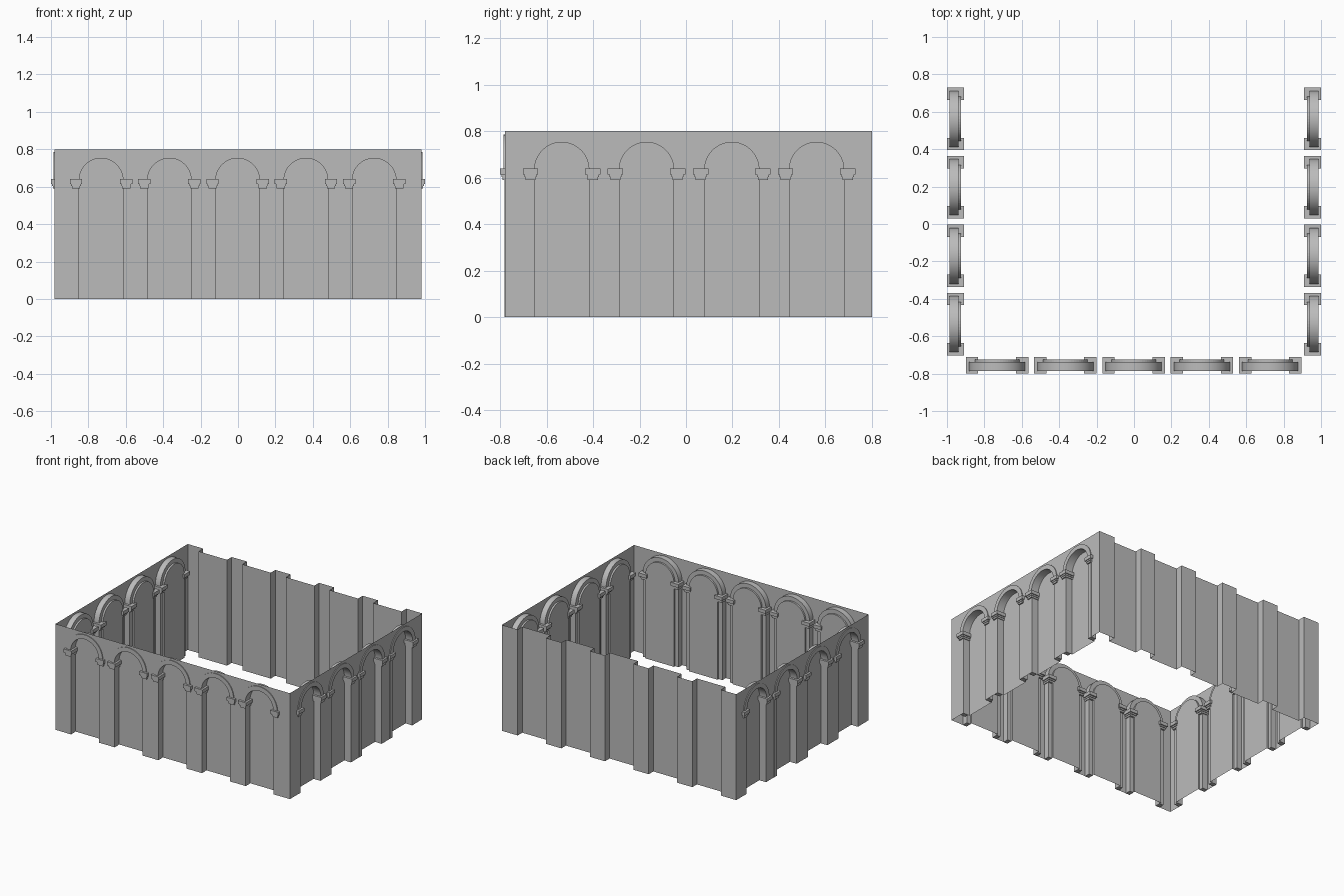
import bpy, bmesh
from math import sin, cos, pi
from mathutils import Vector

cube = bpy.data.objects.get("Cube")
if cube:
    bpy.data.objects.remove(cube)

HEIGHT, SPRING = 0.8, 0.635       # wall top, arch springing line
R_IN, R_OUT = 0.117, 0.15         # arch ring radii
RECESS, RING_DEPTH = 0.055, 0.042
SEGMENTS = 24

stone = bpy.data.materials.new("grey_stone")
stone.use_nodes = True
stone.diffuse_color = (0.5, 0.5, 0.5, 1)
stone.node_tree.nodes["Principled BSDF"].inputs["Base Color"].default_value = (0.5, 0.5, 0.5, 1)

# Each wall maps (along, inward depth, height) to the model, and has an inward direction
FRONT_X = [-0.732, -0.367, -0.002, 0.363, 0.728]
SIDE_Y = [-0.535, -0.17, 0.197, 0.562]
WALLS = {
    "front": (lambda u, w, z: (u, -0.78 + w, z), Vector((0, 1, 0)), FRONT_X, -0.98, 0.98, True),
    "back": (lambda u, w, z: (u, 0.8 - w, z), Vector((0, -1, 0)), FRONT_X, -0.98, 0.98, False),
    "left": (lambda u, w, z: (0.98 - w, u, z), Vector((-1, 0, 0)), SIDE_Y, -0.78, 0.8, True),
    "right": (lambda u, w, z: (w - 0.98, u, z), Vector((1, 0, 0)), SIDE_Y, -0.78, 0.8, True),
}


def finish(bm, name, smooth=False):
    mesh = bpy.data.meshes.new(name)
    bm.to_mesh(mesh)
    bm.free()
    obj = bpy.data.objects.new(name, mesh)
    bpy.context.collection.objects.link(obj)
    mesh.materials.append(stone)
    if smooth:
        bpy.ops.object.select_all(action='DESELECT')
        obj.select_set(True)
        bpy.context.view_layer.objects.active = obj
        bpy.ops.object.shade_smooth_by_angle(angle=pi / 6)


def face(bm, place, points):
    return bm.faces.new([bm.verts.new(place(*p)) for p in points])


def arc(c, r):
    return [(c - r * cos(pi * i / SEGMENTS), SPRING + r * sin(pi * i / SEGMENTS))
            for i in range(SEGMENTS + 1)]


def box(bm, place, u, w, z):
    """Box between pairs of limits along, inward and upward."""
    corners = [[bm.verts.new(place(a, b, c)) for a, b in
                ((u[0], w[0]), (u[1], w[0]), (u[1], w[1]), (u[0], w[1]))] for c in z]
    bm.faces.new(corners[0])
    bm.faces.new(corners[1])
    for i in range(4):
        j = (i + 1) % 4
        bm.faces.new((corners[0][i], corners[0][j], corners[1][j], corners[1][i]))


def build_wall(name, place, inward, centres, start, end, arched):
    """Thin sheet folded into one recessed panel per bay."""
    bm = bmesh.new()
    middles = [(a + b) / 2 for a, b in zip(centres, centres[1:])]
    limits = [start] + middles + [end]
    for c, u0, u1 in zip(centres, limits, limits[1:]):
        r = R_IN + 0.002
        if arched:
            top = arc(c, r)
            half = SEGMENTS // 2
            outline = [(c - r, 0)] + top + [(c + r, 0)]
            for edge, part in ((u0, outline[:half + 2]), (u1, outline[half + 1:][::-1])):
                ring = [(edge, 0)] + part + [(c, HEIGHT), (edge, HEIGHT)]
                face(bm, place, [(u, 0, z) for u, z in ring])
            reveals = list(zip(outline, outline[1:]))
        else:
            outline = [(c - r, 0), (c - r, HEIGHT), (c + r, HEIGHT), (c + r, 0)]
            for a, b in ((u0, c - r), (c + r, u1)):
                face(bm, place, [(a, 0, 0), (b, 0, 0), (b, 0, HEIGHT), (a, 0, HEIGHT)])
            reveals = [outline[:2], outline[2:]]
        face(bm, place, [(u, RECESS, z) for u, z in outline])
        for (a, za), (b, zb) in reveals:
            face(bm, place, [(a, 0, za), (b, 0, zb), (b, RECESS, zb), (a, RECESS, za)])
    bmesh.ops.remove_doubles(bm, verts=bm.verts, dist=0.0001)
    bmesh.ops.recalc_face_normals(bm, faces=bm.faces)
    bm.normal_update()
    if sum(f.normal.dot(inward) * f.calc_area() for f in bm.faces) > 0:
        bmesh.ops.reverse_faces(bm, faces=bm.faces)
    finish(bm, name + "_wall")


def build_arches(name, place, centres):
    rings, columns, capitals = bmesh.new(), bmesh.new(), bmesh.new()
    for c in centres:
        # Half ring swept from a rectangular section
        inner, outer = arc(c, R_IN), arc(c, R_OUT)
        sections = [[rings.verts.new(place(u, w, z)) for (u, z), w in
                     ((i, -0.006), (o, -0.006), (o, RING_DEPTH), (i, RING_DEPTH))]
                    for i, o in zip(inner, outer)]
        for a, b in zip(sections, sections[1:]):
            for k in range(4):
                n = (k + 1) % 4
                rings.faces.new((a[k], a[n], b[n], b[k]))
        rings.faces.new(sections[0])
        rings.faces.new(sections[-1])
        for side in (-1, 1):
            # Jamb column, then stepped capital above it
            box(columns, place, sorted((c + side * R_IN, c + side * R_OUT)),
                (-0.001, RING_DEPTH), (0, 0.6))
            m = c + side * 0.134
            for half, out, deep, z in ((0.022, 0.01, 0.056, (0.59, 0.603)),
                                       (0.026, 0.014, 0.062, (0.603, 0.614)),
                                       (0.033, 0.02, 0.07, (0.614, 0.64))):
                box(capitals, place, (m - half, m + half), (-out, deep), z)
    for bm, part in ((rings, "arch_rings"), (columns, "columns"), (capitals, "capitals")):
        bmesh.ops.recalc_face_normals(bm, faces=bm.faces)
        finish(bm, name + "_" + part, part == "arch_rings")


for name, (place, inward, centres, start, end, arched) in WALLS.items():
    build_wall(name, place, inward, centres, start, end, arched)
    if arched:
        build_arches(name, place, centres)
